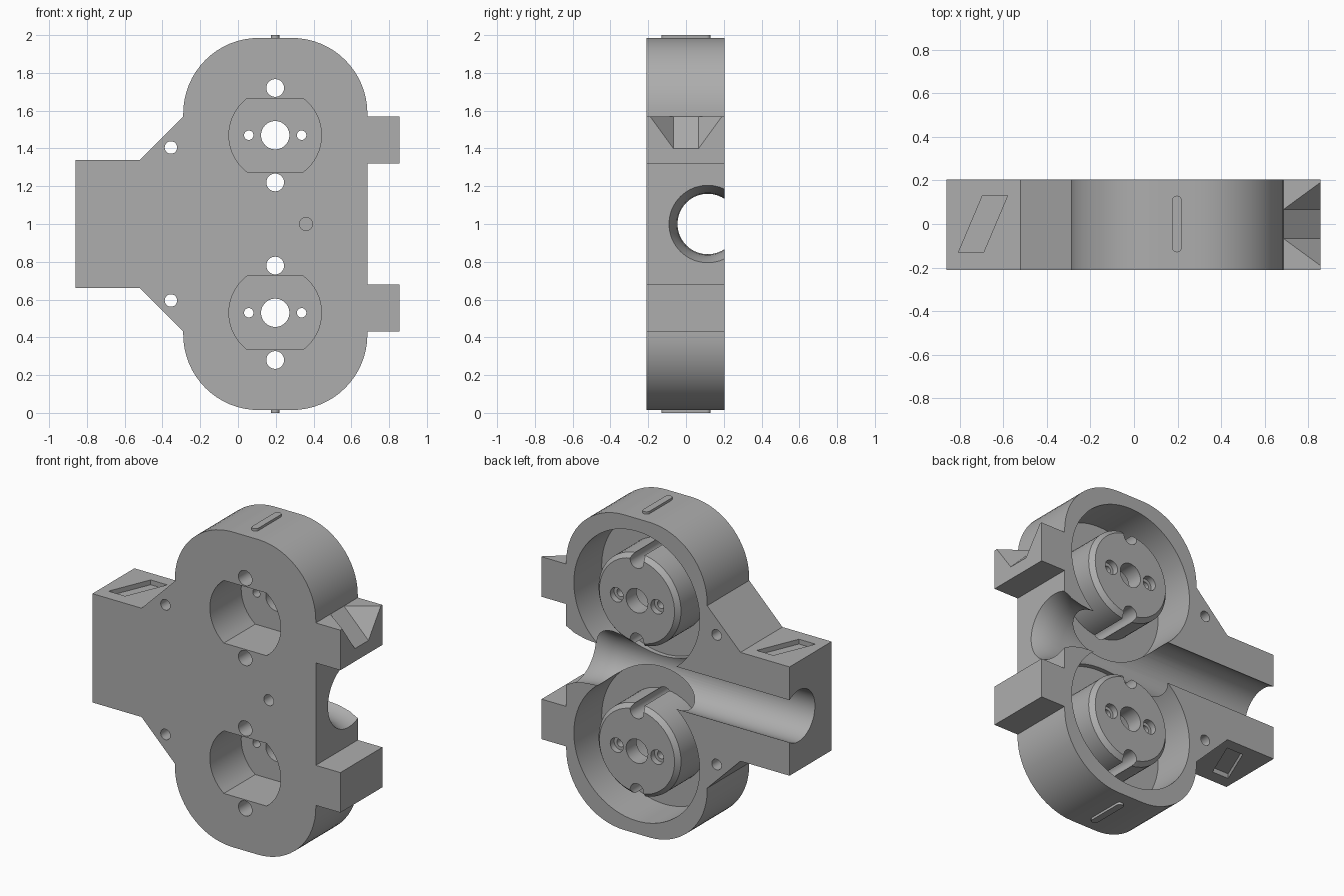
import bpy, bmesh
from math import sin, cos, pi, radians

cube = bpy.data.objects.get("Cube")
if cube:
    bpy.data.objects.remove(cube, do_unlink=True)

grey = bpy.data.materials.new("machined_grey")
grey.use_nodes = True
colour = (0.42, 0.42, 0.42, 1)
grey.diffuse_color = colour
grey.node_tree.nodes["Principled BSDF"].inputs["Base Color"].default_value = colour

# Map a flat profile (a, b) and a distance t along the named axis
AXES = {"x": lambda a, b, t: (t, a, b),
        "y": lambda a, b, t: (a, t, b),
        "z": lambda a, b, t: (a, b, t)}


def finish(name, bm):
    bmesh.ops.recalc_face_normals(bm, faces=bm.faces)
    mesh = bpy.data.meshes.new(name)
    bm.to_mesh(mesh)
    bm.free()
    mesh.materials.append(grey)
    obj = bpy.data.objects.new(name, mesh)
    bpy.context.collection.objects.link(obj)
    return obj


def loft(name, loops, axis):
    """Capped solid through loops of (points, distance)."""
    bm = bmesh.new()
    rings = [[bm.verts.new(AXES[axis](a, b, t)) for a, b in pts] for pts, t in loops]
    for low, high in zip(rings, rings[1:]):
        for i in range(len(low)):
            bm.faces.new((low[i - 1], low[i], high[i], high[i - 1]))
    bm.faces.new(rings[0])
    bm.faces.new(rings[-1])
    return finish(name, bm)


def prism(name, pts, start, end, axis="y"):
    return loft(name, [(pts, start), (pts, end)], axis)


def arc(ca, cb, r, start, end, steps=16):
    angles = [radians(start + (end - start) * i / steps) for i in range(steps + 1)]
    return [(ca + r * cos(t), cb + r * sin(t)) for t in angles]


def lathe(name, ca, cb, profile, axis="y", steps=64):
    return loft(name, [(arc(ca, cb, r, 0, 360, steps)[:-1], t) for r, t in profile], axis)


def combine(target, tool, operation="DIFFERENCE"):
    mod = target.modifiers.new(tool.name, "BOOLEAN")
    mod.operation, mod.solver, mod.object = operation, "EXACT", tool
    bpy.context.view_layer.objects.active = target
    bpy.ops.object.modifier_apply(modifier=mod.name)
    bpy.data.objects.remove(tool, do_unlink=True)


FRONT, BACK, FLOOR = -0.21, 0.205, -0.07
CX = 0.197
CENTRES = (1.47, 0.53)

# Main plate with rounded ends, side block and two tabs
upper = [(0.685, 1.32), (0.855, 1.32), (0.855, 1.57), (0.685, 1.57)]
upper += arc(0.285, 1.585, 0.4, 0, 90)
upper += arc(0.11, 1.585, 0.4, 90, 180)
upper += [(-0.29, 1.57), (-0.52, 1.34), (-0.86, 1.34)]
lower = [(x, 2 - z) for x, z in reversed(upper)]
body = prism("housing_body", upper + lower, FRONT, BACK)

# Round cavities and flared shaft channel
for z in CENTRES:
    combine(body, lathe("cavity", CX, z, [(0.435, FLOOR), (0.435, 0.3)], steps=96))
flare = [(0.16, -0.95), (0.16, 0.5), (0.165, 0.56), (0.18, 0.63), (0.205, 0.685), (0.215, 0.7)]
combine(body, lathe("channel", 0.115, 1, flare, "x"))

# Hollow bosses with pockets, screw holes and notches
for z in CENTRES:
    boss = [(0.285, FLOOR - 0.03), (0.285, BACK - 0.03), (0.26, BACK - 0.002)]
    combine(body, lathe("boss", CX, z, boss), "UNION")
    pocket = arc(CX, z, 0.245, -53, 53) + arc(CX, z, 0.245, 127, 233)
    combine(body, prism("pocket", pocket, -0.3, 0.1))
    combine(body, lathe("centre_hole", CX, z, [(0.075, 0), (0.075, 0.3)], steps=40))
    for side in (-1, 1):
        screw = [(0.025, 0), (0.025, 0.165), (0.045, 0.165), (0.045, 0.3)]
        combine(body, lathe("screw_hole", CX + side * 0.14, z, screw, steps=24))
        notch = [(0.047, -0.3), (0.047, 0.3)]
        combine(body, lathe("notch", CX, z + side * 0.25, notch, steps=32))

# Through holes beside the block and one blind hole in the front
for z in (1.405, 0.595):
    combine(body, lathe("mount_hole", -0.355, z, [(0.033, -0.3), (0.033, 0.3)], steps=24))
combine(body, lathe("blind_hole", 0.36, 1, [(0.034, -0.3), (0.034, -0.11)], steps=24))

# Slanted recesses on the top and bottom of the block
slant = [(-0.805, -0.13), (-0.69, -0.13), (-0.58, 0.13), (-0.695, 0.13)]
combine(body, prism("top_recess", slant, 1.31, 1.4, "z"))
combine(body, prism("bottom_recess", slant, 0.6, 0.69, "z"))

# Tapered notch in the upper tab
bm = bmesh.new()
for s in (-1, 1):
    for x, y, z in ((0.686, 0.067, 1.57), (0.686, 0.067, 1.6), (0.905, 0.227, 1.57),
                    (0.905, 0.227, 1.6), (0.905, 0.067, 1.35)):
        bm.verts.new((x, s * y, z))
bmesh.ops.convex_hull(bm, input=bm.verts)
combine(body, finish("tab_notch", bm))

# Raised keys on both ends
key = arc(CX, 0.108, 0.022, 0, 180, 12) + arc(CX, -0.108, 0.022, 180, 360, 12)
keys = [prism("top_key", key, 1.97, 2.0, "z"), prism("bottom_key", key, 0, 0.03, "z")]

bpy.ops.object.select_all(action="DESELECT")
for obj in [body] + keys:
    obj.select_set(True)
bpy.context.view_layer.objects.active = body
bpy.ops.object.shade_smooth_by_angle(angle=radians(25))
